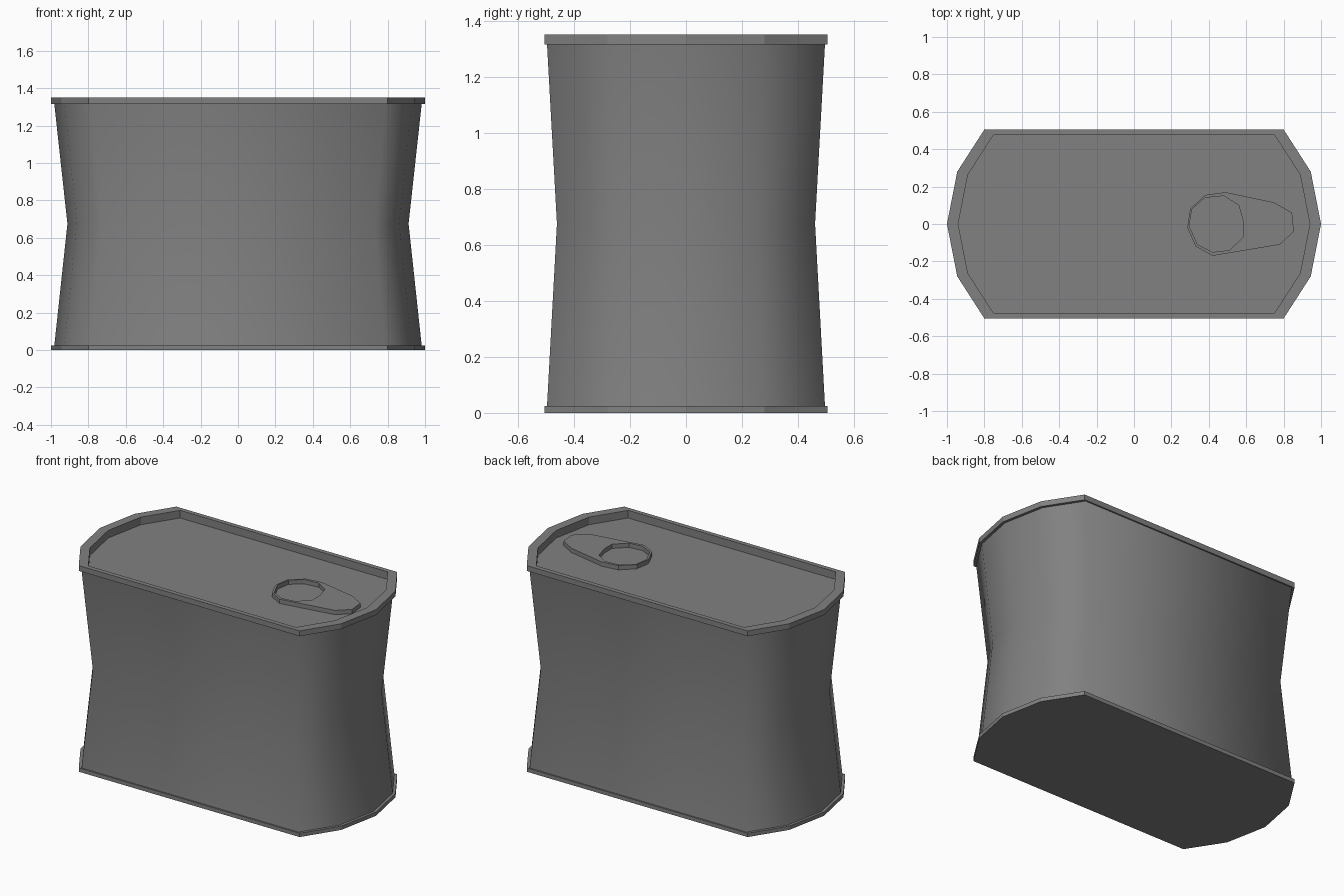
import bpy

cube = bpy.data.objects.get("Cube")
if cube:
    bpy.data.objects.remove(cube, do_unlink=True)

metal = bpy.data.materials.new("grey metal")
metal.use_nodes = True
GREY = (0.22, 0.22, 0.22, 1)
metal.diffuse_color = GREY
metal.node_tree.nodes["Principled BSDF"].inputs["Base Color"].default_value = GREY

# Ten-sided tin outline, counter-clockwise from the right tip
quarter = [(0.945, 0.28), (0.80, 0.505)]
upper = [(1, 0)] + quarter + [(-x, y) for x, y in reversed(quarter)]
OUTLINE = upper + [(-x, -y) for x, y in upper]


def ring(scale, z):
    return [(x * scale, y * scale, z) for x, y in OUTLINE]


def loft(name, rings, cap_bottom=False, cap_top=False, smooth=False):
    """Skin a stack of equal-sized rings, optionally closing the ends."""
    n = len(rings[0])
    verts = [p for r in rings for p in r]
    faces = []
    for k in range(len(rings) - 1):
        a, b = k * n, (k + 1) * n
        for i in range(n):
            j = (i + 1) % n
            faces.append((a + i, a + j, b + j, b + i))
    if cap_bottom:
        faces.append(tuple(reversed(range(n))))
    if cap_top:
        faces.append(tuple(range(len(verts) - n, len(verts))))
    mesh = bpy.data.meshes.new(name)
    mesh.from_pydata(verts, [], faces)
    mesh.materials.append(metal)
    for p in mesh.polygons:
        p.use_smooth = smooth
    mesh.update()
    obj = bpy.data.objects.new(name, mesh)
    bpy.context.collection.objects.link(obj)
    return obj


# Waisted wall, smooth all the way round
loft("body", [ring(0.982, 0.025), ring(0.912, 0.675), ring(0.982, 1.315)], smooth=True)

# Bottom plate with its lip
loft("base_rim", [ring(1, 0), ring(1, 0.025), ring(0.982, 0.025)], cap_bottom=True)

# Top rim stepping down to the sunken lid
LID = 1.30
loft("top_rim_and_lid",
     [ring(0.982, 1.315), ring(1, 1.315), ring(1, 1.35), ring(0.94, 1.35), ring(0.94, LID)],
     cap_top=True)

# Pull tab: tapered plate with a finger hole
tab = [(0.855, -0.04), (0.845, 0.06), (0.75, 0.115), (0.49, 0.17), (0.38, 0.155),
       (0.30, 0.08), (0.285, -0.02), (0.33, -0.12), (0.42, -0.17), (0.78, -0.11)]
hole = [(0.585, -0.07), (0.585, 0.01), (0.56, 0.10), (0.48, 0.15), (0.38, 0.14),
        (0.31, 0.08), (0.295, -0.01), (0.34, -0.11), (0.42, -0.15), (0.51, -0.14)]
TAB_TOP = LID + 0.028


def at(points, z):
    return [(x, y, z) for x, y in points]


loft("pull_tab", [at(tab, LID), at(tab, TAB_TOP), at(hole, TAB_TOP), at(hole, LID)])
